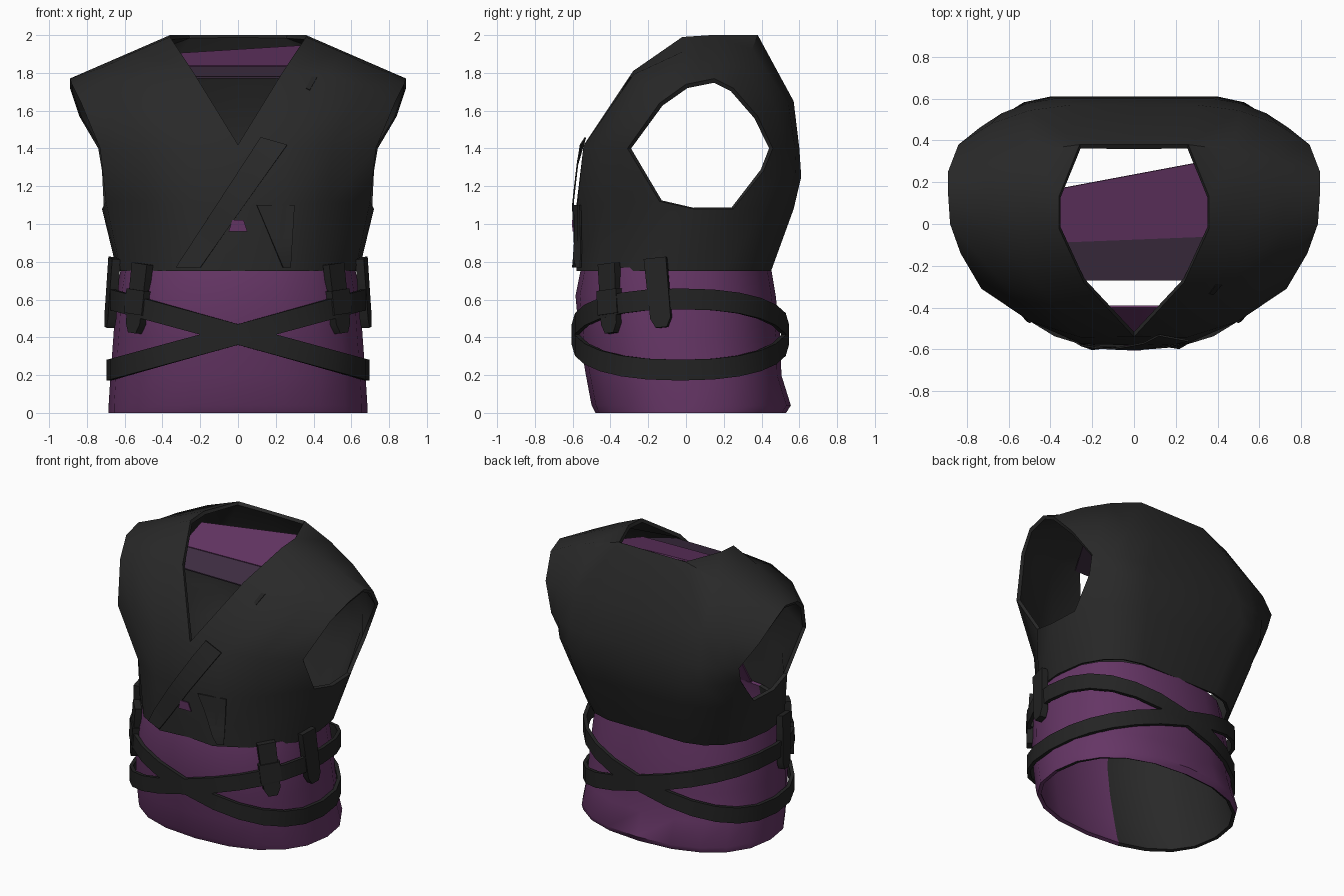
import bpy, bmesh, math
from mathutils import Matrix, Vector

cube = bpy.data.objects.get("Cube")
if cube:
    bpy.data.objects.remove(cube, do_unlink=True)


def material(name, rgb):
    mat = bpy.data.materials.new(name)
    mat.use_nodes = True
    mat.diffuse_color = (*rgb, 1)
    mat.node_tree.nodes["Principled BSDF"].inputs["Base Color"].default_value = (*rgb, 1)
    return mat


charcoal = material("charcoal cloth", (0.022, 0.022, 0.022))
leather = material("black leather", (0.017, 0.017, 0.017))
purple = material("purple cloth", (0.13, 0.036, 0.13))
plum = material("dark plum lining", (0.05, 0.028, 0.056))


def finish(name, bm, mats, thickness=0, mirror=False):
    """Turn a bmesh into an object, apply its modifiers and shade it."""
    mesh = bpy.data.meshes.new(name)
    bm.to_mesh(mesh)
    bm.free()
    obj = bpy.data.objects.new(name, mesh)
    bpy.context.collection.objects.link(obj)
    for mat in mats:
        mesh.materials.append(mat)
    bpy.ops.object.select_all(action='DESELECT')
    obj.select_set(True)
    bpy.context.view_layer.objects.active = obj
    if mirror:
        obj.modifiers.new("Mirror", 'MIRROR').merge_threshold = 0.002
        bpy.ops.object.modifier_apply(modifier="Mirror")
    if thickness:
        solid = obj.modifiers.new("Solidify", 'SOLIDIFY')
        solid.thickness = thickness
        solid.offset = -1
        bpy.ops.object.modifier_apply(modifier="Solidify")
    bpy.ops.object.shade_smooth_by_angle(angle=math.radians(48))
    return obj


def face_outward(bm, centre):
    """Make an open sheet face away from a centre point."""
    bmesh.ops.recalc_face_normals(bm, faces=bm.faces)
    if sum(f.normal.dot(f.calc_center_median() - centre) for f in bm.faces) < 0:
        bmesh.ops.reverse_faces(bm, faces=bm.faces)


def oval(angle, rx, front, back):
    """Point on a rounded body section; angle zero is the left side."""
    c, s = math.cos(angle), math.sin(angle)
    power = 2 / 2.3
    x = math.copysign(abs(c) ** power, c) * rx
    y = math.copysign(abs(s) ** power, s) * (back - front) / 2
    return x, y + (back + front) / 2


def loft(bm, rows, closed=False):
    """Bridge neighbouring rows of vertices with quads."""
    for a, b in zip(rows, rows[1:]):
        count = len(a)
        for i in range(count if closed else count - 1):
            j = (i + 1) % count
            bm.faces.new((a[i], a[j], b[j], b[i]))


# Waist wrap: height, half width, front and back of each ring
waist_rings = [(0, 0.685, -0.48, 0.53), (0.04, 0.685, -0.5, 0.555), (0.2, 0.675, -0.53, 0.505),
               (0.4, 0.66, -0.565, 0.5), (0.62, 0.645, -0.585, 0.475), (0.77, 0.62, -0.555, 0.45)]
SIDES = 20
bm = bmesh.new()
rows = []
for z, rx, front, back in waist_rings:
    ring = [oval(math.tau * i / SIDES, rx, front, back) for i in range(SIDES)]
    rows.append([bm.verts.new((x, y, z)) for x, y in ring])
loft(bm, rows, closed=True)
face_outward(bm, Vector((0, 0, 0.4)))
waist = finish("waist_wrap", bm, [purple, charcoal], 0.025)

# Lining is dark except for the front left quarter
for face in waist.data.polygons:
    inward = face.normal.x * face.center.x + face.normal.y * face.center.y < 0
    if inward and not (face.center.x > -0.15 and face.center.y < 0):
        face.material_index = 1

# Two tilted belts that cross at the front and the back
for label, side in (("left", 1), ("right", -1)):
    bm = bmesh.new()
    rows = [[], []]
    for i in range(24):
        angle = math.tau * i / 24
        x, y = oval(angle, 0.695, -0.605, 0.545)
        z = 0.415 + side * 0.19 * x / 0.7
        for row, dz in zip(rows, (-0.055, 0.055)):
            row.append(bm.verts.new((x, y, z + dz)))
    loft(bm, rows, closed=True)
    face_outward(bm, Vector((0, 0, 0.4)))
    finish("crossed_belt_" + label, bm, [leather], 0.025)

# Vest: neck side point, armhole side point and outward bulge, front to back
stations = [
    ((0, -0.56, 0.75), (0.62, -0.22, 0.75), 0.15),
    ((0, -0.58, 1.1), (0.7, -0.14, 1.12), 0.16),
    ((0, -0.54, 1.42), (0.73, -0.31, 1.4), 0.09),
    ((0.24, -0.28, 1.81), (0.83, -0.14, 1.64), 0.08),
    ((0.36, -0.02, 1.99), (0.88, 0, 1.74), 0.01),
    ((0.36, 0.13, 2), (0.89, 0.15, 1.77), 0),
    ((0.26, 0.38, 2), (0.89, 0.25, 1.72), 0.03),
    ((0.3, 0.57, 1.65), (0.84, 0.38, 1.57), 0.05),
    ((0.38, 0.6, 1.4), (0.74, 0.46, 1.4), 0.03),
    ((0.4, 0.61, 1.25), (0.72, 0.41, 1.28), 0.05),
    ((0.36, 0.57, 1.08), (0.71, 0.25, 1.08), 0.08),
    ((0.3, 0.45, 0.75), (0.61, 0.2, 0.75), 0.06)]
bm = bmesh.new()
rows = []
for inner, outer, bulge in stations:
    inner, outer = Vector(inner), Vector(outer)
    middle = (inner + outer) / 2
    away = (middle - Vector((0.3, 0.05, min(middle.z, 1.5)))).normalized()
    row = []
    for step in range(4):
        t = step / 3
        row.append(bm.verts.new(inner.lerp(outer, t) + away * bulge * 4 * t * (1 - t)))
    rows.append(row)
loft(bm, rows)
# Back centre panel
back_rows = rows[6:]
loft(bm, [[bm.verts.new((0, r[0].co.y, r[0].co.z)), r[0]] for r in back_rows])
# Side panel below the armhole
low, high = bm.verts.new((0.64, 0, 0.75)), bm.verts.new((0.72, 0.04, 1.08))
loft(bm, [[rows[0][-1], rows[1][-1]], [low, high], [rows[-1][-1], rows[-2][-1]]])
face_outward(bm, Vector((0.2, 0.05, 1.2)))
vest = finish("vest", bm, [charcoal], 0.025, mirror=True)


def draped_strip(name, start, end, lift, mat, steps=6):
    """Lay a strip over the vest front; start and end are pairs of (x, z)."""
    bm = bmesh.new()
    rows = []
    for k in range(steps + 1):
        row = []
        for a, b in zip(start, end):
            x, z = Vector(a).lerp(Vector(b), k / steps)
            hit, place, _, _ = vest.ray_cast(Vector((x, -2, z)), Vector((0, 1, 0)))
            row.append(bm.verts.new((x, (place.y if hit else -0.56) - lift, z)))
        rows.append(row)
    loft(bm, rows)
    face_outward(bm, Vector((0, 0, 1)))
    return finish(name, bm, [mat], 0.008)


# Wrapped front sash, loose flap, small gap and shoulder tab
draped_strip("front_sash", ((0.12, 1.46), (0.26, 1.42)), ((-0.33, 0.77), (-0.2, 0.77)), 0.025, charcoal)
draped_strip("front_flap", ((0.1, 1.1), (0.3, 1.1)), ((0.24, 0.77), (0.28, 0.77)), 0.02, charcoal)
draped_strip("front_gap", ((-0.03, 1.02), (0.03, 1.02)), ((-0.05, 0.96), (0.05, 0.96)), 0.03, purple, 2)
draped_strip("shoulder_tab", ((0.39, 1.78), (0.42, 1.78)), ((0.36, 1.72), (0.38, 1.71)), 0.005, leather, 2)


def sheet(name, point_rows, mat):
    """Thin cloth sheet through rows of points."""
    bm = bmesh.new()
    loft(bm, [[bm.verts.new(p) for p in row] for row in point_rows])
    face_outward(bm, Vector((0, 0, 1)))
    finish(name, bm, [mat], 0.01)


# Inner collar band bridging the shoulders, and the undershirt tucked inside the front
sheet("collar_band", [[(-0.38, -0.09, 1.84), (0.38, -0.06, 1.84)],
                      [(-0.4, 0.16, 1.9), (0.4, 0.31, 1.95)]], purple)
sheet("collar_lining", [[(-0.27, -0.27, 1.78), (0.27, -0.27, 1.78)],
                        [(-0.38, -0.09, 1.835), (0.38, -0.06, 1.835)]], plum)
sheet("undershirt", [[(-0.15, -0.53, 0.77), (0.15, -0.53, 0.77), (0.43, -0.4, 0.77), (0.57, -0.15, 0.77)],
                     [(-0.12, -0.4, 1.03), (0.12, -0.4, 1.03), (0.42, -0.33, 1.06), (0.59, -0.15, 1.05)]], purple)


def slab(name, outline, depth, matrix, mat):
    """Extrude an (x, z) outline towards the front, then place it."""
    bm = bmesh.new()
    face = bm.faces.new([bm.verts.new((x, 0, z)) for x, z in outline])
    grown = bmesh.ops.extrude_face_region(bm, geom=[face])["geom"]
    moved = [g for g in grown if isinstance(g, bmesh.types.BMVert)]
    bmesh.ops.translate(bm, verts=moved, vec=(0, -depth, 0))
    bm.transform(matrix)
    bmesh.ops.recalc_face_normals(bm, faces=bm.faces)
    finish(name, bm, [mat])


# Hip pouches with belt keepers, on both sides
pouch = [(-0.06, 0.19), (0.06, 0.19), (0.055, -0.13), (0.03, -0.18), (-0.03, -0.18), (-0.055, -0.13)]
keeper = [(-0.07, -0.08), (0.07, -0.08), (0.07, 0.05), (-0.07, 0.05)]
for label, side in (("left", 1), ("right", -1)):
    flip = Matrix.Diagonal((side, 1, 1, 1))
    for part, spot, turn in (("front", (0.51, -0.385, 0.6), 48), ("side", (0.645, -0.14, 0.63), 80)):
        place = (flip @ Matrix.Translation(spot) @ Matrix.Rotation(math.radians(turn), 4, 'Z')
                 @ Matrix.Rotation(math.radians(-6), 4, 'Y') @ Matrix.Rotation(math.radians(-3), 4, 'X'))
        slab(f"{part}_pouch_{label}", pouch, 0.045, place, leather)
        if part == "front":
            slab(f"belt_keeper_{label}", keeper, 0.053, place, leather)
